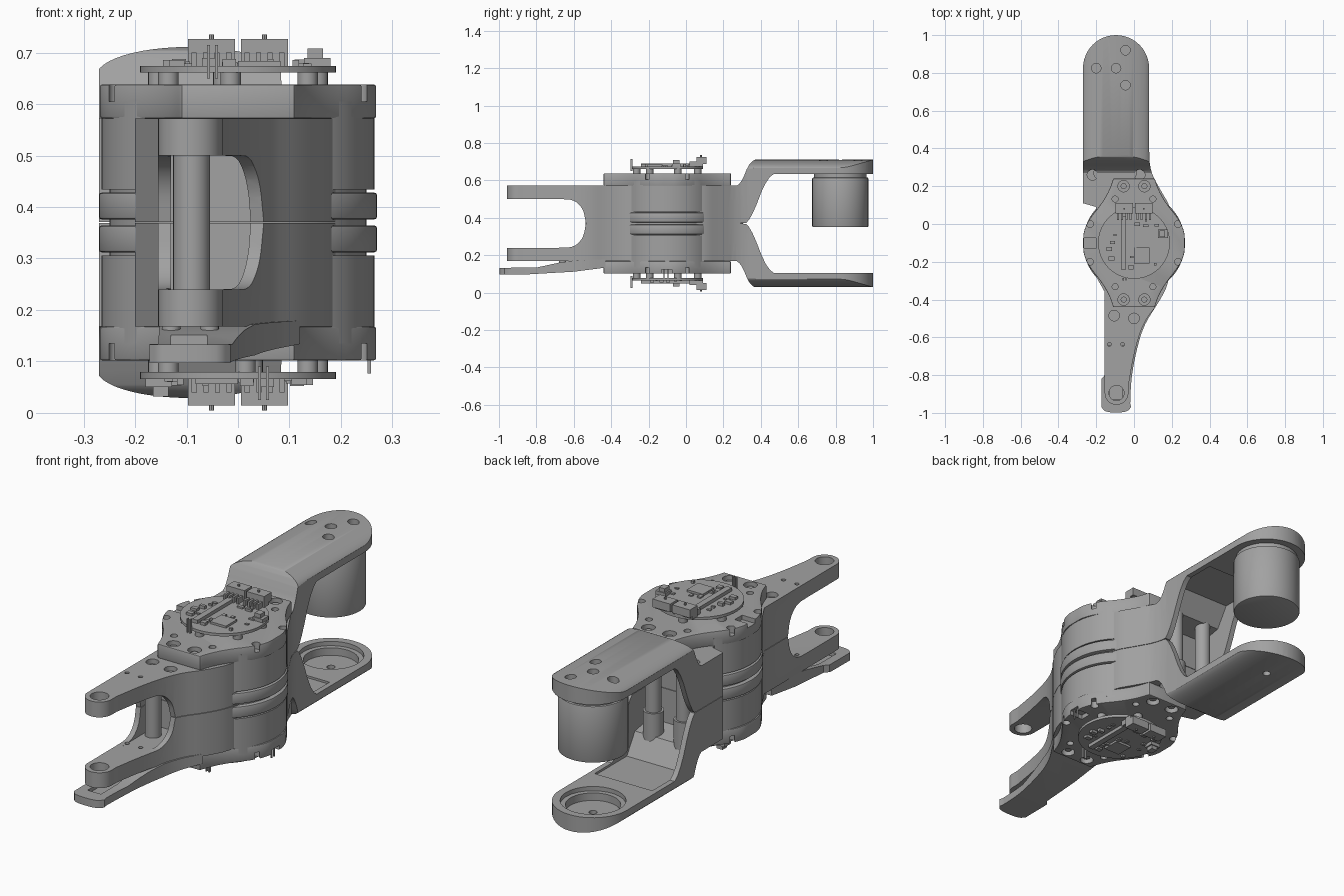
import bpy, bmesh, math, random
from mathutils import Matrix, Vector

random.seed(4)
if "Cube" in bpy.data.objects:
    bpy.data.objects.remove(bpy.data.objects["Cube"])

MID = 0.37                     # height of the plane where both halves meet
EYE = (-0.0925, -0.895)        # front fork eye
HUB = (-0.095, 0.825)          # rear joint axis
CORE = (0, -0.1)               # main motor axis

grey = bpy.data.materials.new("satin grey")
grey.use_nodes = True
grey.diffuse_color = (0.36, 0.36, 0.36, 1)
grey.node_tree.nodes["Principled BSDF"].inputs["Base Color"].default_value = (0.36, 0.36, 0.36, 1)


def make(name, bm):
    bmesh.ops.recalc_face_normals(bm, faces=bm.faces[:])
    mesh = bpy.data.meshes.new(name)
    bm.to_mesh(mesh)
    bm.free()
    mesh.materials.append(grey)
    ob = bpy.data.objects.new(name, mesh)
    bpy.context.collection.objects.link(ob)
    return ob


def prism(name, points, lo, hi, axis="z"):
    """Extrude a flat outline along one axis."""
    place = {"z": lambda a, b, t: (a, b, t), "x": lambda a, b, t: (t, a, b),
             "y": lambda a, b, t: (a, t, b)}[axis]
    bm = bmesh.new()
    face = bm.faces.new([bm.verts.new(place(a, b, lo)) for a, b in points])
    top = bmesh.ops.extrude_face_region(bm, geom=[face])["geom"]
    shift = Vector(place(0, 0, hi - lo))
    bmesh.ops.translate(bm, vec=shift, verts=[v for v in top if isinstance(v, bmesh.types.BMVert)])
    return make(name, bm)


def arc(c, r, start, end, n=24):
    angles = [math.radians(start + (end - start) * i / n) for i in range(n + 1)]
    return [(c[0] + r * math.cos(a), c[1] + r * math.sin(a)) for a in angles]


def smooth(points, rounds=2):
    """Round an open path by corner cutting."""
    for _ in range(rounds):
        out = [points[0]]
        for (a, b), (c, d) in zip(points, points[1:]):
            out += [(a * .75 + c * .25, b * .75 + d * .25), (a * .25 + c * .75, b * .25 + d * .75)]
        points = out + [points[-1]]
    return points


def cyl(name, c, r, lo, hi, n=48):
    return prism(name, arc(c, r, 0, 360 - 360 / n, n - 1), lo, hi)


def box(name, x0, x1, y0, y1, lo, hi):
    return prism(name, [(x0, y0), (x1, y0), (x1, y1), (x0, y1)], lo, hi)


def boolean(ob, cutter, op="DIFFERENCE"):
    mod = ob.modifiers.new("cut", "BOOLEAN")
    mod.operation, mod.object, mod.solver = op, cutter, "EXACT"
    bake(ob)
    bpy.data.objects.remove(cutter)


def bake(ob):
    dg = bpy.context.evaluated_depsgraph_get()
    mesh = bpy.data.meshes.new_from_object(ob.evaluated_get(dg))
    ob.modifiers.clear()
    ob.data = mesh


def bevel(ob, width):
    mod = ob.modifiers.new("edge", "BEVEL")
    mod.width, mod.segments, mod.limit_method = width, 2, "ANGLE"
    mod.angle_limit = math.radians(40)
    bake(ob)


def lower_copy(ob, name, turn=False):
    """Mirror a part across the middle plane, or turn it over about y."""
    new = bpy.data.objects.new(name, ob.data.copy())
    bpy.context.collection.objects.link(new)
    m = Matrix.Diagonal((-1 if turn else 1, 1, -1, 1))
    m.translation.z = 2 * MID
    new.data.transform(m)
    if not turn:
        new.data.flip_normals()
    return new


# Link half: side profile, plan outline and arched section intersected
throat = smooth([(-.535, .371), (-.55, .45), (-.6, .498), (-.68, .5)])
shoulder = smooth([(.24, .572), (.29, .572), (.345, .712), (.42, .715)])
knee = smooth([(.52, .635), (.44, .635), (.34, .373), (.29, .371)])
side = throat + [(-1.1, .5), (-1.1, .572)] + shoulder + [(1.1, .715), (1.1, .635)] + knee
right = smooth([(-.03, -.86), (0, -.68), (.05, -.52), (.13, -.42), (.19, -.3), (.2, -.1), (.2, .08),
                (.14, .18), (.085, .28), (.08, .4)])
left = [(-.27, .11), (-.2, .09), (-.2, -.28), (-.155, -.36)]
plan = right + arc(HUB, .175, 0, 180) + left + arc(EYE, .0625, 180, 360)
arch = [(.4, .3), (.4, .655)] + [(-.095 + .18 * math.cos(a), .655 + .056 * math.sin(a))
                                 for a in [math.pi * i / 24 for i in range(25)]] + [(-.4, .655), (-.4, .3)]
link = prism("upper_link", plan, .3, .8)
boolean(link, prism("side_tool", side, -.5, .5, "x"), "INTERSECT")
boolean(link, prism("arch_tool", arch, -1.2, 1.2, "y"), "INTERSECT")

# Hollow throats behind the fork and under the rear arm
hollow = smooth([(-.07, -.75), (-.02, -.66), (.02, -.54), (.06, -.47), (.06, -.42)])
boolean(link, prism("front_hollow", hollow + [(-.13, -.42), (-.13, -.75)], .3, .5))
rear = [(.19, .3), (.19, .53), (.3, .55), (.36, .645), (.6, .645), (.6, .3)]
boolean(link, prism("rear_hollow", rear, -.245, .055, "x"))
boolean(link, cyl("eye_hole", EYE, .04, .3, .8))
for c, r in [((-.105, -.485), .028), ((0, -.5), .028), ((-.22, .26), .028), ((.03, .26), .028)]:
    boolean(link, cyl("screw_seat", c, r, .55, .8, 24))
for x in (-.13, -.06):
    boolean(link, cyl("pin_hole", (x, -.637), .01, .45, .8, 16))
low_link = lower_copy(link, "lower_link")

# Rear joint: screw holes above, stepped bearing seat below
for c in [(-.045, .92), (-.2, .825), (-.045, .735), HUB]:
    boolean(link, cyl("hub_hole", c, .025, .67, .8, 24))
boolean(low_link, cyl("seat_wide", HUB, .14, .085, .3))
boolean(low_link, cyl("seat_deep", HUB, .118, .05, .3))
boolean(low_link, cyl("seat_hole", HUB, .018, 0, .3, 20))
cyl("rear_motor_collar", HUB, .14, .61, .646)
bevel(cyl("rear_motor", HUB, .15, .35, .615, 64), .005)

# Main motor stack, mirrored below
flange = cyl("upper_flange", CORE, .27, .376, .428, 72)
bevel(flange, .005)
motor = cyl("upper_motor", CORE, .265, .434, .605, 72)
boolean(motor, box("front_flat", -.4, .4, -.6, -.375, .3, .7))
neck = cyl("upper_neck", CORE, .25, .37, .45, 64)
for ob in (flange, motor, neck):
    lower_copy(ob, ob.name.replace("upper", "lower"))

# Waisted motor cap with screw seats
quarter = smooth([(.11, .34), (.13, .28), (.17, .21), (.235, .13), (.268, .06), (.268, 0)])
half = quarter + [(x, -y) for x, y in quarter[-2::-1]]
cap = prism("upper_cap", [(x, y - .1) for x, y in half + [(-x, y) for x, y in half[::-1]]], .572, .638)
bevel(cap, .005)
for s in (-1, 1):
    for t in (-1, 1):
        for x, y, r in [(.055, .3, .03), (.1, .232, .016), (.233, .1, .018)]:
            boolean(cap, cyl("cap_hole", (s * x, -.1 + t * y), r, .605, .8, 24))
            if r > .02:
                cyl("cap_screw", (s * x, -.1 + t * y), .016, .6, .625, 12)
                cyl("low_cap_screw", (s * x, -.1 + t * y), .016, .115, .14, 12)
boolean(cap, box("cap_notch", -.3, -.2, -.13, -.075, .617, .8))
lower_copy(cap, "lower_cap", True)

# Circuit board with its sockets, chips and pins
board = [cyl("board", CORE, .19, .661, .674, 64)]
for a in (20, 100, 160, 215, 265, 325):
    board.append(cyl("standoff", arc(CORE, .165, a, a, 1)[0], .02, .63, .661, 16))
for x in (-.0515, .0515):
    board.append(box("socket_base", x - .046, x + .046, .055, .09, .674, .688))
    board.append(box("socket", x - .046, x + .046, .055, .11, .688, .726))
    board.append(cyl("socket_peg", (x, .08), .005, .726, .735, 8))
    for i in range(4):
        px = x - .034 + i * .0225
        board.append(box("socket_pin", px - .005, px + .005, .02, .055, .674, .7))
board.append(box("bus_bar", -.07, -.042, -.24, .04, .674, .69))
board.append(box("main_chip", 0, .083, -.208, -.125, .674, .684))
board.append(box("side_plug", .128, .18, -.075, -.03, .661, .69))
board.append(box("side_plug_top", .135, .165, -.07, -.035, .69, .708))
for x in (-.06, -.045):
    board.append(box("post", x, x + .006, -.298, -.285, .65, .715))
for i in range(36):
    x, y = random.uniform(-.15, .14), random.uniform(-.24, .03)
    if math.hypot(x, y + .1) < .165 and not (-.01 < x < .09 and y < -.12) and abs(x + .056) > .03:
        w, d = random.uniform(.006, .016), random.uniform(.005, .012)
        board.append(box("small_chip", x - w, x + w, y - d, y + d, .674, random.uniform(.678, .688)))
for ob in board:
    lower_copy(ob, "lower_" + ob.name, True)
for y in (-.12, -.1):
    box("lead_pin", .252, .258, y, y + .006, .077, .13)

# Posts standing inside the throats
cyl("fork_post", (-.09, -.5), .036, .2, .54, 32)
for i, c in enumerate([(-.18, .27), (-.02, .27)]):
    cyl("rear_post", c, .035, .17, .57, 32)
    cyl("rear_post_collar", c, .045, .17, .3, 32)

# Cover plate slung below the lower fork
cover = prism("cover_plate", smooth([(-.02, -.95), (-.015, -.82), (.01, -.68), (.05, -.54), (.12, -.43)])
              + [(-.15, -.42), (-.155, -.8), (-.172, -.82), (-.172, -.97)]
              + smooth([(-.172, -.97), (-.15, -.998), (-.04, -.998), (-.015, -.97)]), 0, .3)
slope = [(-1.1, .096), (-.84, .098), (-.6, .112), (-.42, .135), (-.42, .18), (-.6, .172), (-.68, .16),
         (-.8, .134), (-1.1, .132)]
boolean(cover, prism("slope_tool", slope, -.5, .5, "x"), "INTERSECT")
boolean(cover, box("cover_slot", -.13, -.06, -.93, -.72, .115, .3))
for x in (-.13, -.055):
    cyl("cover_screw", (x, -.66), .018, .14, .175, 16)

# Smooth the round walls and keep the edges crisp
for ob in bpy.context.scene.objects:
    if ob.type == "MESH" and grey.name in ob.data.materials:
        ob.select_set(True)
        bpy.context.view_layer.objects.active = ob
bpy.ops.object.shade_smooth_by_angle(angle=math.radians(30))
